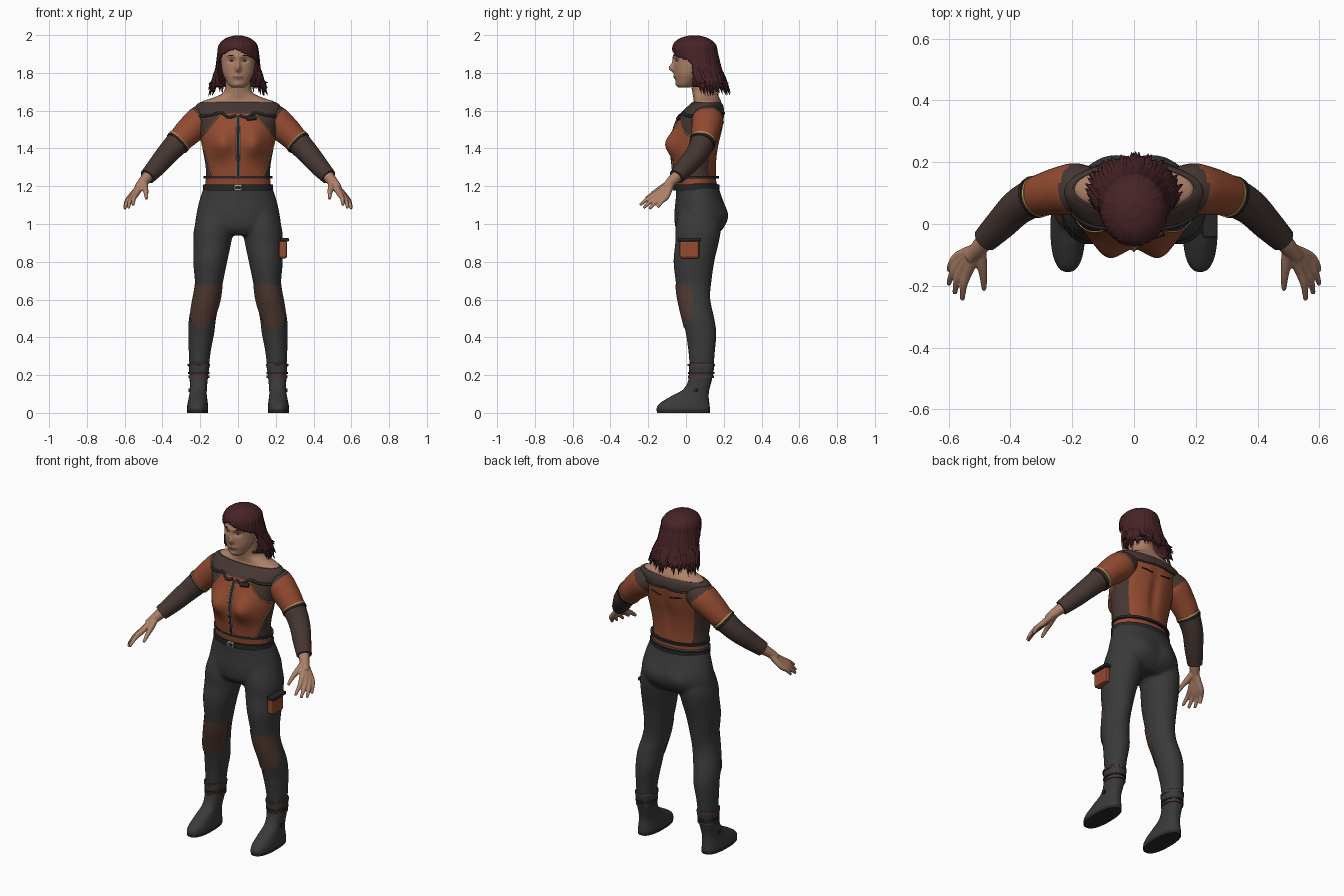
import bpy, bmesh, math, random
from mathutils import Vector
from mathutils.bvhtree import BVHTree

random.seed(4)
if "Cube" in bpy.data.objects:
    bpy.data.objects.remove(bpy.data.objects["Cube"])


def material(name, *rgb):
    m = bpy.data.materials.new(name)
    m.use_nodes = True
    m.diffuse_color = (*rgb, 1)
    m.node_tree.nodes["Principled BSDF"].inputs["Base Color"].default_value = (*rgb, 1)
    return m


rust = material("rust cloth", .29, .07, .03)
brown = material("dark brown cloth", .06, .038, .032)
grey = material("charcoal cloth", .042, .042, .043)
skin_tone = material("skin", .42, .22, .14)
hair_tone = material("dark red hair", .062, .017, .02)
gold = material("gold piping", .55, .3, .09)
silver = material("silver metal", .42, .4, .38)
trim = material("black trim", .02, .02, .021)
worn = material("worn brown pads", .08, .04, .03)
lip_tone = material("lips", .27, .11, .08)


def spline(keys, sub):
    """Catmull-Rom interpolation of key tuples."""
    out = []
    for i in range(len(keys) - 1):
        a, b, c, d = (keys[min(max(i + k, 0), len(keys) - 1)] for k in (-1, 0, 1, 2))
        for s in range(sub):
            t = s / sub
            out.append([q + .5 * t * (r - p + t * (2 * p - 5 * q + 4 * r - w + t * (3 * (q - r) + w - p)))
                        for p, q, r, w in zip(a, b, c, d)])
    return out + [list(keys[-1])]


def skin(name, rings, mats, rule=None, keep=None, shape=None, cap=True):
    """Join rings of points into a smooth surface coloured by a face rule."""
    bm = bmesh.new()
    loops = [[bm.verts.new(shape(p) if shape else p) for p in ring] for ring in rings]
    n = len(loops[0])
    for lo, hi in zip(loops, loops[1:]):
        for j in range(n):
            bm.faces.new((lo[j], lo[(j + 1) % n], hi[(j + 1) % n], hi[j]))
    if cap:
        bm.faces.new(loops[0])
        bm.faces.new(loops[-1])
    if keep:
        drop = [f for f in bm.faces if not keep(f.calc_center_median())]
        bmesh.ops.delete(bm, geom=drop, context='FACES')
    bmesh.ops.recalc_face_normals(bm, faces=bm.faces)
    for f in bm.faces:
        f.smooth = len(f.verts) == 4
        f.material_index = rule(f.calc_center_median()) if rule else 0
    mesh = bpy.data.meshes.new(name)
    bm.to_mesh(mesh)
    bm.free()
    for m in mats:
        mesh.materials.append(m)
    ob = bpy.data.objects.new(name, mesh)
    bpy.context.collection.objects.link(ob)
    return ob


def column(name, keys, mats, side=1, seg=40, sub=5, grow=0, square=2, **kw):
    """Upright loft; keys are z, centre x, centre y, radius x, radius y."""
    def bend(v):
        return math.copysign(abs(v) ** (2 / square), v)
    turns = [math.tau * j / seg for j in range(seg)]
    rings = [[Vector((side * (cx + (rx + grow) * bend(math.cos(a))), cy + (ry + grow) * bend(math.sin(a)), z))
              for a in turns] for z, cx, cy, rx, ry in spline(keys, sub)]
    return skin(name, rings, mats, **kw)


def tube(name, keys, mats, side=1, seg=12, sub=5, **kw):
    """Round loft along a path; keys are x, y, z, radius."""
    path = spline(keys, sub)
    pts = [Vector((side * p[0], p[1], p[2])) for p in path]
    rings = []
    for i, p in enumerate(pts):
        t = (pts[min(i + 1, len(pts) - 1)] - pts[max(i - 1, 0)]).normalized()
        u = t.cross(Vector((1, .05, .02))).normalized()
        v = t.cross(u)
        rings.append([p + path[i][3] * (u * math.cos(math.tau * j / seg) + v * math.sin(math.tau * j / seg))
                      for j in range(seg)])
    return skin(name, rings, mats, **kw)


def fuse(name, parts, voxel, mat, rounds):
    """Merge overlapping parts into one smooth skin."""
    bpy.ops.object.select_all(action='DESELECT')
    for p in parts:
        p.select_set(True)
    ob = bpy.context.view_layer.objects.active = parts[0]
    bpy.ops.object.join()
    ob.name = name
    mod = ob.modifiers.new("blend", 'REMESH')
    mod.mode, mod.voxel_size = 'VOXEL', voxel
    bpy.ops.object.modifier_apply(modifier=mod.name)
    mod = ob.modifiers.new("soften", 'SMOOTH')
    mod.iterations = rounds
    bpy.ops.object.modifier_apply(modifier=mod.name)
    ob.data.materials.clear()
    ob.data.materials.append(mat)
    for f in ob.data.polygons:
        f.use_smooth, f.material_index = True, 0


def box(name, loc, size, mat, bevel=.004):
    bpy.ops.mesh.primitive_cube_add(size=1, location=loc)
    ob = bpy.context.object
    ob.name, ob.scale = name, size
    bpy.ops.object.transform_apply(location=False, rotation=False)
    ob.data.materials.append(mat)
    mod = ob.modifiers.new("bevel", 'BEVEL')
    mod.width, mod.segments = bevel, 2


def bump(p, x, z, wx, wz):
    return math.exp(-((abs(p.x) - x) / wx) ** 2 - ((p.z - z) / wz) ** 2)


# Jacket body: rust panels front and back, brown yoke and sides
def panel_edge(z):
    return .13 + .33 * (z - 1.24) if z < 1.45 else .2 - .8 * (z - 1.45)


def jacket_rule(c):
    if c.z > 1.585:
        return 1
    edge = panel_edge(c.z) if c.y < .05 else .125 + .12 * (c.z - 1.24)
    return 0 if abs(c.x) < edge or c.z < 1.24 else 1


def bust(p):
    if p.y < .05:
        p.y -= .05 * bump(p, .085, 1.425, .06, .07)
    else:
        p.y -= .014 * bump(p, 0, 1.42, .03, .14)
    return p


torso = column("jacket_body", [
    (1.2, 0, .053, .172, .11), (1.3, 0, .047, .171, .115), (1.4, 0, .05, .188, .123), (1.5, 0, .067, .203, .128),
    (1.58, 0, .087, .22, .117), (1.625, 0, .105, .224, .094), (1.645, 0, .11, .2, .076)],
    [rust, brown], seg=120, sub=12, rule=jacket_rule, shape=bust)
tree = BVHTree.FromPolygons([v.co for v in torso.data.vertices], [tuple(f.vertices) for f in torso.data.polygons])


def drape(name, points, mat, radius, front=True):
    """Thin piping laid on the jacket through (x, z) points."""
    way = -1 if front else 1
    hits = [tree.ray_cast(Vector((x, way, z)), Vector((0, -way, 0)))[0] for x, z in spline(points, 5)]
    tube(name, [(*h, radius) for h in hits if h], [mat], seg=8, sub=2)


for s, label in ((1, "left"), (-1, "right")):
    drape(label + "_front_seam", [(s * panel_edge(z), z) for z in (1.25, 1.31, 1.37, 1.42, 1.45, 1.49, 1.53, 1.58)], gold, .0035)
    drape(label + "_lapel", [(s * .01, 1.575), (s * .05, 1.565), (s * .09, 1.588), (s * .14, 1.578), (s * .2, 1.57)], trim, .008)
    drape(label + "_back_slit", [(s * .03, 1.535), (s * .1, 1.545)], trim, .004, False)
    drape(label + "_back_yoke_seam", [(0, 1.59), (s * .08, 1.583), (s * .17, 1.59)], trim, .006, False)
    drape(label + "_zipper_edge", [(s * .008, z) for z in (1.25, 1.4, 1.57)], silver, .0025)
drape("zipper", [(0, z) for z in (1.25, 1.4, 1.57)], trim, .008)
drape("chest_patch", [(.045, 1.557), (.095, 1.563)], trim, .013)

# Hem, belt and buckle
for name, z, h, grow in (("jacket_hem", 1.24, .014, .007), ("belt", 1.178, .03, .01)):
    column(name, [(z, 0, .055, .175, .112), (z + h, 0, .055, .175, .112)], [trim], grow=grow, seg=64)
box("buckle", (0, -.068, 1.193), (.04, .012, .032), silver)
box("buckle_slot", (0, -.073, 1.193), (.024, .008, .017), trim, .002)

# Neck and bare shoulders
column("neck", [(1.6, 0, .11, .19, .075), (1.645, 0, .112, .193, .073), (1.662, 0, .11, .15, .07), (1.69, 0, .1, .085, .065),
                (1.73, 0, .085, .067, .058), (1.8, 0, .065, .065, .055)], [skin_tone])


# Head with sculpted nose, eye sockets and lips
def face_shape(p):
    if p.y < .01:
        p.y -= .024 * bump(p, 0, 1.823, .013, .02) + .011 * bump(p, 0, 1.85, .011, .035)
        p.y += .012 * bump(p, .034, 1.866, .02, .013) - .004 * bump(p, .02, 1.89, .035, .01)
        p.y -= .008 * bump(p, 0, 1.778, .025, .013) + .006 * bump(p, 0, 1.74, .02, .012)
    return p


column("head", [(1.722, 0, -.008, .03, .03), (1.735, 0, -.006, .048, .043), (1.765, 0, .005, .066, .06), (1.8, 0, .014, .081, .074),
                (1.85, 0, .025, .089, .087), (1.9, 0, .03, .09, .093), (1.95, 0, .035, .077, .08), (1.985, 0, .04, .03, .035)],
       [skin_tone, lip_tone], seg=96, sub=9, shape=face_shape,
       rule=lambda c: int(c.y < 0 and abs(c.x) < .027 and abs(c.z - 1.778) < .008 - .15 * abs(c.x)))
for s, label in ((1, "left"), (-1, "right")):
    tube(label + "_eye", [(s * .024, -.05, 1.864, .002), (s * .034, -.049, 1.865, .005), (s * .046, -.043, 1.865, .002)], [silver])
    tube(label + "_iris", [(s * .0335, -.0525, 1.865, .004), (s * .034, -.055, 1.865, .003)], [trim], sub=1)
    tube(label + "_brow", [(s * .016, -.061, 1.887, .002), (s * .035, -.06, 1.893, .003), (s * .058, -.049, 1.888, .001)], [hair_tone])

# Hair cap with open face, plus loose locks at the ends
HAIR = [(1.71, 0, .13, .138, .085), (1.75, 0, .105, .136, .11), (1.82, 0, .075, .12, .115), (1.9, 0, .05, .11, .119),
        (1.95, 0, .045, .1, .112), (1.983, 0, .043, .065, .075), (1.998, 0, .043, .02, .025)]


def strands(p):
    a = math.atan2(p.x, p.y - .05)
    k = 1 + .012 * math.sin(31 * a + 9 * p.z) + .008 * math.sin(13 * a)
    return Vector((p.x * k, .05 + (p.y - .05) * k, p.z))


hair = column("hair", HAIR, [hair_tone], seg=120, sub=8, shape=strands,
              keep=lambda c: c.z > 1.728 and (c.z > 1.93 - .5 * abs(c.x + .02) or c.y > .035 - max(0, c.z - 1.84) * .9))
hair.modifiers.new("thickness", 'SOLIDIFY').thickness = .012
locks = []
for i in range(130):
    a = random.uniform(-.35, math.pi + .35)
    end = random.uniform(1.675, 1.75)
    out = random.uniform(.94, 1.14)
    x, y = math.cos(a), math.sin(a)
    locks.append(tube("lock", [(.112 * x, .072 + .105 * y, 1.83, .006), (.13 * x, .097 + .108 * y, 1.76, .011),
                               (.14 * x * out, .115 + .105 * y * out, end, .001)], [hair_tone], seg=6, sub=4))
bpy.ops.object.select_all(action='DESELECT')
for lock in locks:
    lock.select_set(True)
bpy.context.view_layer.objects.active = locks[0]
bpy.ops.object.join()
bpy.context.object.name = "hair_ends"

# Trousers, knee pads and boots
LEG = [(1.1, .1, .075, .1, .105), (.98, .128, .065, .104, .12), (.9, .136, .058, .1, .115), (.8, .147, .042, .09, .108),
       (.68, .155, .04, .073, .093), (.6, .167, .043, .072, .086), (.5, .188, .065, .072, .085), (.42, .194, .08, .068, .081),
       (.32, .203, .083, .058, .07), (.22, .206, .083, .05, .062)]
BOOT = [(0, .214, -.014, .056, .14), (.03, .214, -.014, .056, .14), (.055, .213, -.005, .053, .128), (.09, .212, .022, .047, .098),
        (.125, .21, .055, .045, .069), (.18, .208, .076, .048, .062), (.25, .206, .083, .055, .067), (.265, .206, .083, .051, .063)]


def seat(p):
    if p.y > .07:
        p.y += .02 * bump(p, .09, 1.04, .08, .07)
    return p


legs = [column("hips", [(1.22, 0, .055, .172, .109), (1.14, 0, .068, .2, .122), (1.05, 0, .075, .221, .137),
                        (.98, 0, .07, .222, .125), (.94, 0, .065, .16, .09)], [grey], shape=seat)]
for s, label in ((1, "left"), (-1, "right")):
    legs.append(column("leg", LEG, [grey], side=s))
    column(label + "_knee_pad", LEG, [worn], side=s, grow=.004, sub=12, seg=72, cap=False,
           keep=lambda c: .45 < c.z < .68 and c.y < .035 - 2.2 * (c.z - .59) ** 2)
    column(label + "_boot", BOOT, [grey, trim], side=s, square=2.4, rule=lambda c: int(c.z < .02))
    for z, mat in ((.185, worn), (.205, trim), (.248, worn)):
        wide = .051 + .07 * (z - .18)
        column(label + "_boot_strap", [(z, .207, .08, wide, wide + .013), (z + .012, .207, .08, wide, wide + .013)],
               [mat], side=s, grow=.004)
    box(label + "_boot_buckle", (s * .258, .05, .12), (.008, .02, .02), trim, .002)
fuse("trousers", legs, .009, grey, 6)

# Thigh pouch
box("pouch", (.238, .018, .865), (.044, .105, .095), rust, .012)
box("pouch_flap", (.246, .018, .917), (.048, .124, .02), trim, .006)

# Arms, sleeve piping and hands
ARM = [(.12, .12, 1.575, .06), (.185, .115, 1.552, .082), (.25, .105, 1.5, .076), (.315, .088, 1.435, .065),
       (.375, .055, 1.37, .058), (.43, 0, 1.305, .051), (.48, -.05, 1.25, .042)]
FINGERS = [((.535, -.15, 1.165), (.555, -.245, 1.1)), ((.55, -.137, 1.156), (.58, -.225, 1.085)),
           ((.56, -.12, 1.15), (.6, -.195, 1.08)), ((.565, -.102, 1.148), (.6, -.15, 1.088))]


def arm_rule(c):
    run = abs(c.x) - c.z
    return 1 if run > -1.12 or run < -1.37 else 0


for s, label in ((1, "left"), (-1, "right")):
    tube(label + "_sleeve", ARM, [rust, brown], side=s, seg=40, sub=10, rule=arm_rule)
    tube(label + "_cuff_piping", [(.308, .09, 1.442, .069), (.315, .088, 1.435, .068)], [gold], side=s, seg=40, sub=1)
    tube(label + "_cuff_band", [(.316, .088, 1.434, .07), (.325, .084, 1.425, .068)], [trim], side=s, seg=40, sub=1)
    parts = [tube("wrist", [(.465, -.035, 1.265, .033), (.495, -.07, 1.232, .029), (.53, -.11, 1.19, .022)], [skin_tone], side=s),
             tube("thumb", [(.495, -.07, 1.228, .016), (.493, -.12, 1.195, .018), (.487, -.17, 1.165, .013),
                            (.485, -.213, 1.132, .008)], [skin_tone], side=s)]
    for k, tip in FINGERS:
        mid = [(a + b) / 2 for a, b in zip(k, tip)]
        parts.append(tube("finger", [(.5, -.075, 1.225, .018), (*k, .0165), (mid[0] + .006, mid[1], mid[2] + .004, .0125),
                                     (*tip, .008)], [skin_tone], side=s))
    fuse(label + "_hand", parts, .0045, skin_tone, 3)
